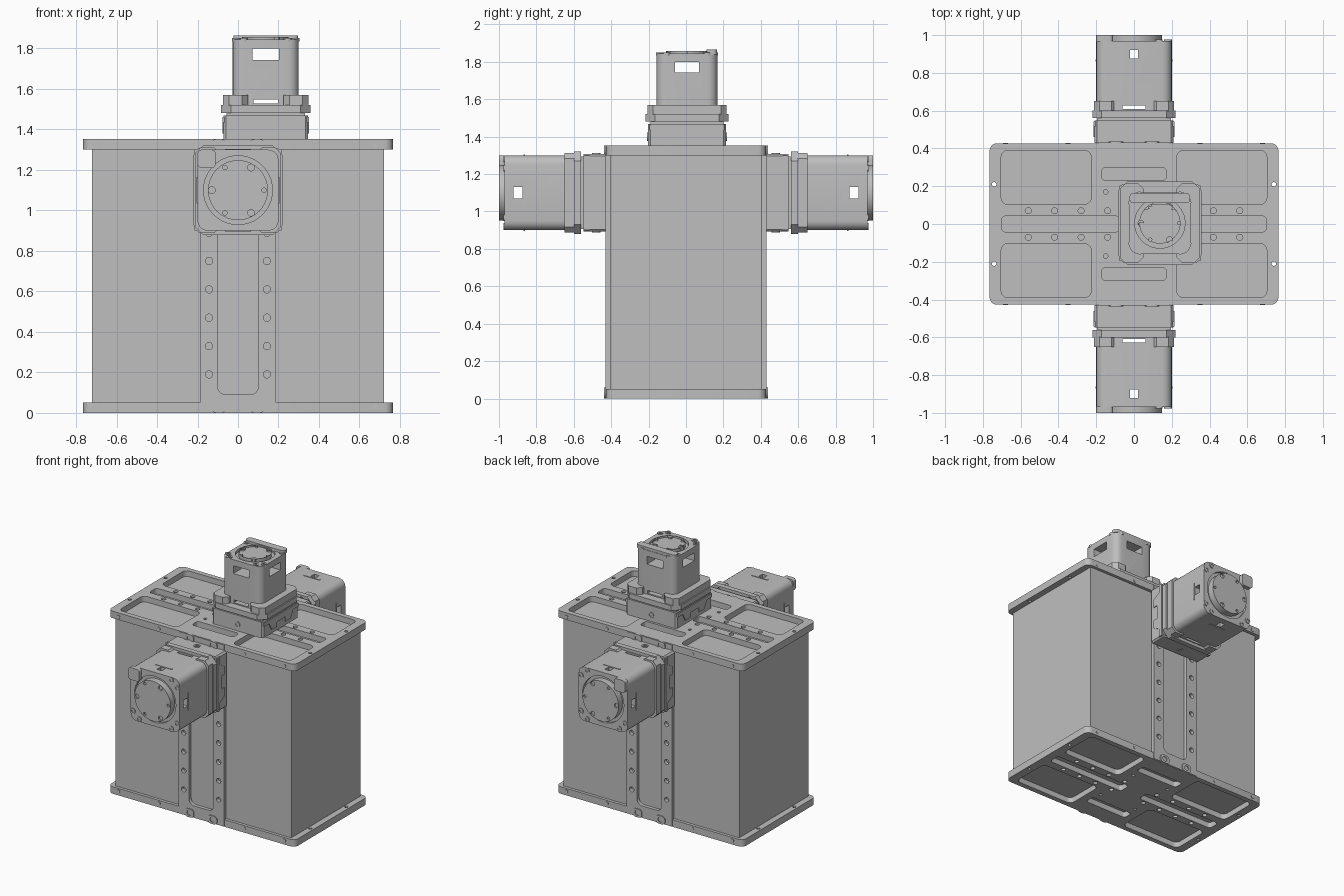
import bpy
import bmesh
from math import cos, sin, pi
from mathutils import Matrix, Vector

if "Cube" in bpy.data.objects:
    bpy.data.objects.remove(bpy.data.objects["Cube"])

GREY = (0.52, 0.52, 0.52, 1)
grey = bpy.data.materials.new("machined_grey")
grey.use_nodes = True
grey.diffuse_color = GREY
grey.node_tree.nodes["Principled BSDF"].inputs["Base Color"].default_value = GREY

ID = Matrix.Identity(4)
FRONT = Matrix.Rotation(pi / 2, 4, "X")
BACK = Matrix.Scale(-1, 4, Vector((0, 1, 0))) @ FRONT
# profile drawn in y and z, extruded along x
SIDE = Matrix(((0, 0, 1, 0), (1, 0, 0, 0), (0, 1, 0, 0), (0, 0, 0, 1)))


def circle(x, y, r, n=24):
    return [(x + r * cos(2 * pi * i / n), y + r * sin(2 * pi * i / n)) for i in range(n)]


def rect(x0, x1, y0, y1, r=0.0, seg=5):
    """Rectangle loop with rounded corners (seg=1 gives chamfers)."""
    if r == 0:
        return [(x0, y0), (x1, y0), (x1, y1), (x0, y1)]
    pts = []
    corners = [(x1 - r, y1 - r), (x0 + r, y1 - r), (x0 + r, y0 + r), (x1 - r, y0 + r)]
    for k, (cx, cy) in enumerate(corners):
        for i in range(seg + 1):
            a = (k + i / seg) * pi / 2
            pts.append((cx + r * cos(a), cy + r * sin(a)))
    return pts


def square(h, r=0.0, seg=5):
    return rect(-h, h, -h, h, r, seg)


def prism(name, loops, z0, z1, matrix=ID):
    """Extrude an outline (first loop) with holes (other loops)."""
    curve = bpy.data.curves.new(name, "CURVE")
    curve.dimensions = "2D"
    curve.fill_mode = "BOTH"
    curve.extrude = (z1 - z0) / 2
    for loop in loops:
        spline = curve.splines.new("POLY")
        spline.points.add(len(loop) - 1)
        for point, (x, y) in zip(spline.points, loop):
            point.co = (x, y, 0, 1)
        spline.use_cyclic_u = True
    temp = bpy.data.objects.new(name, curve)
    bpy.context.collection.objects.link(temp)
    bpy.context.view_layer.update()
    mesh = bpy.data.meshes.new_from_object(temp)
    bpy.data.objects.remove(temp)
    mesh.transform(matrix @ Matrix.Translation((0, 0, (z0 + z1) / 2)))
    bm = bmesh.new()
    bm.from_mesh(mesh)
    bmesh.ops.remove_doubles(bm, verts=bm.verts, dist=1e-5)
    bmesh.ops.recalc_face_normals(bm, faces=bm.faces)
    bm.to_mesh(mesh)
    bm.free()
    mesh.materials.clear()
    mesh.materials.append(grey)
    obj = bpy.data.objects.new(name, mesh)
    bpy.context.collection.objects.link(obj)
    return obj


def cut(obj, cutter):
    mod = obj.modifiers.new("window", "BOOLEAN")
    mod.operation = "DIFFERENCE"
    mod.solver = "EXACT"
    mod.object = cutter
    bpy.context.view_layer.objects.active = obj
    bpy.ops.object.modifier_apply(modifier=mod.name)
    bpy.data.objects.remove(cutter)


# Main box
prism("body_box", [rect(-0.72, 0.72, -0.405, 0.405)], 0.04, 1.31)

# Top and bottom plates with pockets, slots and screw holes
loops = [rect(-0.765, 0.765, -0.427, 0.427, 0.04)]
for s in (-1, 1):
    loops.append(rect(-0.17, 0.17, s * 0.265 - 0.035, s * 0.265 + 0.035, 0.02))
    loops.append(rect(s * 0.39 - 0.31, s * 0.39 + 0.31, -0.042, 0.042, 0.02))
    for t in (-1, 1):
        loops.append(rect(s * 0.465 - 0.238, s * 0.465 + 0.238,
                          t * 0.247 - 0.143, t * 0.247 + 0.143, 0.035))
        loops.append(circle(s * 0.74, t * 0.21, 0.012, 12))
        loops.append(circle(s * 0.15, t * 0.17, 0.012, 12))
        for x in (0.14, 0.28, 0.42, 0.56):
            loops.append(circle(s * x, t * 0.07, 0.016, 14))
prism("bottom_plate", loops, 0, 0.052)
prism("top_plate", loops, 1.30, 1.352)

# Vertical rails on the front and back, with tabs and plate screws
for side, m in (("front", FRONT), ("back", BACK)):
    loops = [rect(-0.187, 0.187, 0.004, 1.348), rect(-0.1, 0.1, 0.09, 1.22, 0.04)]
    for s in (-1, 1):
        loops += [circle(s * 0.143, 0.19 + 0.14 * i, 0.018, 14) for i in range(8)]
    prism(side + "_rail", loops, 0.40, 0.431, m)
    for s in (-1, 1):
        for z0, zc in ((0, 0.03), (1.292, 1.322)):
            tab = rect(s * 0.095 - 0.038, s * 0.095 + 0.038, z0, z0 + 0.06, 0.025)
            prism(side + "_rail_tab", [tab, circle(s * 0.095, zc, 0.018, 14)], 0.42, 0.438, m)
            for x in (0.35, 0.68):
                prism(side + "_plate_screw", [circle(s * x, zc, 0.013, 12)], 0.42, 0.43, m)


def motor(name, m, w, end, window, line, lug):
    """Motor on its mount, local z pointing away from the body box."""
    # Mount block with interlocking slide shape on both sides
    prism(name + "_mount", [square(0.208, 0.012, 1)], 0, 0.118, m)
    prism(name + "_mount_neck", [square(0.195)], 0.11, 0.14, m)
    slide = [(-0.2, 0.112), (-0.2, 0.085), (-0.14, 0.085), (-0.11, 0.03), (-0.05, 0.03),
             (-0.05, 0.065), (0.05, 0.065), (0.05, 0.03), (0.11, 0.03), (0.14, 0.085),
             (0.2, 0.085), (0.2, 0.112)]
    prism(name + "_mount_slide", [slide], -0.214, 0.214, m @ SIDE)
    prism(name + "_mount_screw", [circle(0, 0.05, 0.022), circle(0, 0.05, 0.012)],
          -0.213, 0.213, m @ FRONT)
    # Chamfered flange with raised side bars
    holes = [circle(s * a, t * b, 0.014, 12) for s in (-1, 1) for t in (-1, 1)
             for a, b in ((0.195, 0.125), (0.125, 0.195))]
    prism(name + "_flange", [square(0.221, 0.05, 1)] + holes, 0.132, 0.17, m)
    for s in (-1, 1):
        bar = rect(s * 0.15 - 0.062, s * 0.15 + 0.062, -0.212, 0.212, 0.03, 1)
        prism(name + "_flange_bar", [bar], 0.165, 0.22, m)
    # Casing with see-through windows
    casing = prism(name + "_casing", [square(w, 0.05)], 0.16, end - 0.02, m)
    hx, hy, z0, z1 = window
    cut(casing, prism("cutter", [rect(-hx, hx, z0, z1)], -0.4, 0.4, m @ FRONT))
    cut(casing, prism("cutter", [rect(-hy, hy, z0, z1)], -0.4, 0.4, m @ SIDE))
    cut(casing, prism("cutter", [rect(-0.06, 0.06, 0.178, 0.198)], -0.4, 0.4, m @ FRONT))
    if line:
        bead = [rect(-0.065, 0.065, z0 - 0.014, z0 - 0.005)]
        for axis in (FRONT, SIDE):
            prism(name + "_casing_bead", bead, -w - 0.004, w + 0.004, m @ axis)
    # End cap: corner screws, round recess and drilled disc
    r = w - 0.03
    screws = [(s * a * w, t * b * w) for s in (-1, 1) for t in (-1, 1)
              for a, b in ((0.9, 0.66), (0.66, 0.9))]
    prism(name + "_end_cap", [square(w, 0.05), circle(0, 0, r, 40)], end - 0.02, end, m)
    for x, y in screws:
        prism(name + "_end_screw", [circle(x, y, 0.02, 14), circle(x, y, 0.01, 8)],
              end - 0.01, end + 0.006, m)
    bolts = [circle(0.76 * r * cos(i * pi / 3), 0.76 * r * sin(i * pi / 3),
                    0.017 if i % 2 else 0.011, 12) for i in range(6)]
    top = end + (0.03 if line else 0.012)
    prism(name + "_end_disc", [circle(0, 0, r - 0.022, 40)] + bolts, end - 0.015, top, m)
    prism(name + "_end_disc_core", [circle(0, 0, r - 0.024, 40)], end - 0.025, top - 0.012, m)
    prism(name + "_connector", [rect(*lug, 0.02)], end - 0.005, end + (0.03 if line else 0.02), m)


# Two large side motors and one smaller top motor
for side, m in (("front", FRONT), ("back", BACK)):
    place = Matrix.Translation((0, -0.43 if side == "front" else 0.43, 1.10)) @ m
    motor(side + "_motor", place, 0.2, 0.54, (0.02, 0.03, 0.445, 0.492), True,
          (-0.2, -0.11, 0.11, 0.2))
motor("top_motor", Matrix.Translation((0.137, 0.005, 1.35)), 0.163, 0.495,
      (0.065, 0.065, 0.392, 0.45), False, (-0.16, 0.16, 0.105, 0.16))

# Smooth round walls, keep edges sharp
bpy.ops.object.select_all(action="DESELECT")
for obj in bpy.context.collection.objects:
    if obj.type == "MESH" and grey.name in obj.data.materials:
        obj.select_set(True)
        bpy.context.view_layer.objects.active = obj
bpy.ops.object.shade_smooth_by_angle(angle=pi / 6)
